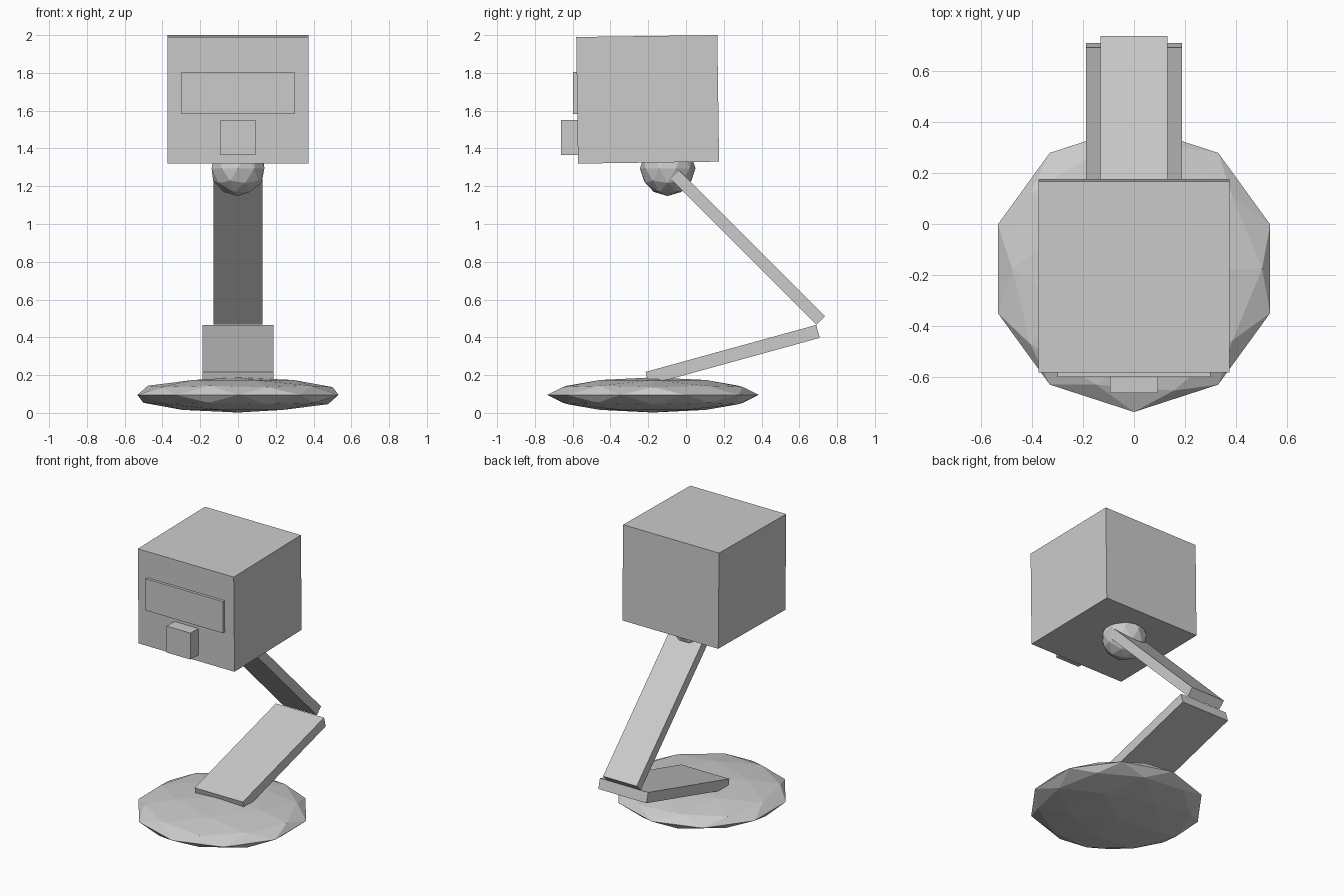
import bpy
from math import radians

if "Cube" in bpy.data.objects:
    bpy.data.objects.remove(bpy.data.objects["Cube"])


def box(name, size, loc, tilt=0):
    bpy.ops.mesh.primitive_cube_add(size=1, location=loc, rotation=(radians(tilt), 0, 0))
    ob = bpy.context.object
    ob.name = name
    ob.scale = size
    return ob


def ball(name, radii, loc):
    bpy.ops.mesh.primitive_ico_sphere_add(subdivisions=2, radius=1, location=loc)
    ob = bpy.context.object
    ob.name = name
    ob.scale = radii
    return ob


# flattened faceted base
ball("base", (0.56, 0.56, 0.093), (0, -0.175, 0.095))

# folding arm: wide lower plate and narrower upper plate
box("lower_arm", (0.375, 0.937, 0.071), (0, 0.247, 0.307), 15.4)
box("upper_arm", (0.262, 1.09, 0.064), (0, 0.328, 0.875), -45)

# ball joint under the head
ball("neck_joint", (0.147, 0.147, 0.147), (0, -0.097, 1.295))

# head with face panel and nose block
box("head", (0.747, 0.747, 0.67), (0, -0.203, 1.66), 0.8)
box("face_panel", (0.6, 0.04, 0.223), (0, -0.578, 1.693))
box("nose", (0.186, 0.186, 0.186), (0, -0.568, 1.458))
